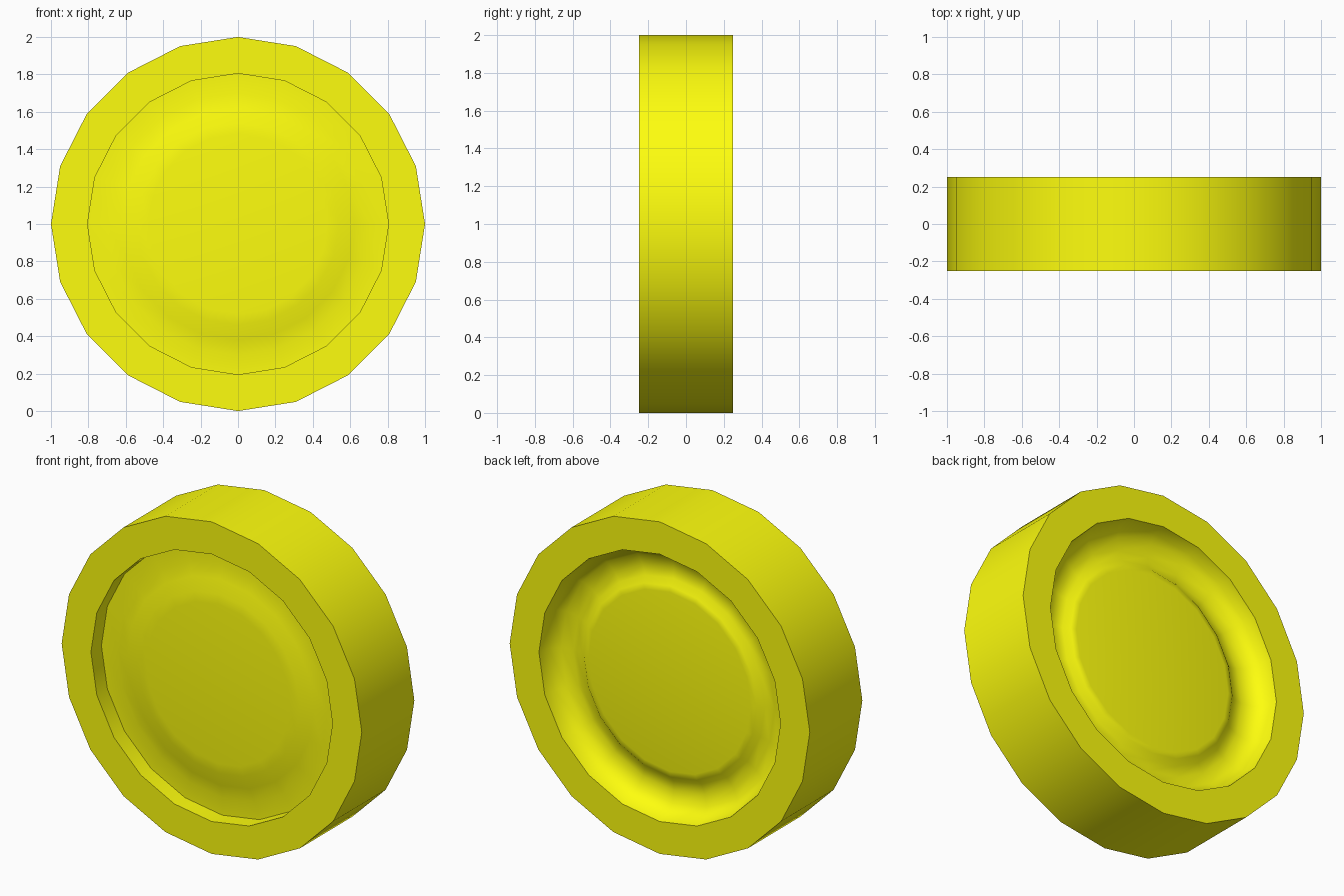
import bpy, bmesh, math

if "Cube" in bpy.data.objects:
    bpy.data.objects.remove(bpy.data.objects["Cube"])

SIDES = 20

# Cross-section (radius, y) from the front centre, over the rim, to the back centre
profile = [(0.48, -0.19), (0.54, -0.185), (0.62, -0.165), (0.70, -0.15), (0.805, -0.15),
           (0.805, -0.25), (1.0, -0.25), (1.0, 0.25), (0.805, 0.25),
           (0.79, 0.18), (0.74, 0.13), (0.67, 0.115), (0.61, 0.12), (0.575, 0.15), (0.54, 0.155)]

# Wheel: profile turned around the y axis, capped at both hubs
bm = bmesh.new()
rings = []
for r, y in profile:
    rings.append([bm.verts.new((r * math.sin(math.tau * i / SIDES), y,
                                1 + r * math.cos(math.tau * i / SIDES)))
                  for i in range(SIDES)])
for a, b in zip(rings, rings[1:]):
    for i in range(SIDES):
        j = (i + 1) % SIDES
        bm.faces.new((a[i], a[j], b[j], b[i]))
bm.faces.new(rings[0])
bm.faces.new(rings[-1])
bmesh.ops.recalc_face_normals(bm, faces=bm.faces)
mesh = bpy.data.meshes.new("wheel")
bm.to_mesh(mesh)
bm.free()

wheel = bpy.data.objects.new("wheel", mesh)
bpy.context.collection.objects.link(wheel)
bpy.context.view_layer.objects.active = wheel
wheel.select_set(True)
bpy.ops.object.shade_smooth_by_angle(angle=math.radians(42))

# Yellow finish
yellow = bpy.data.materials.new("yellow")
yellow.diffuse_color = (1.0, 1.0, 0.004, 1)
yellow.use_nodes = True
yellow.node_tree.nodes["Principled BSDF"].inputs["Base Color"].default_value = yellow.diffuse_color
mesh.materials.append(yellow)
